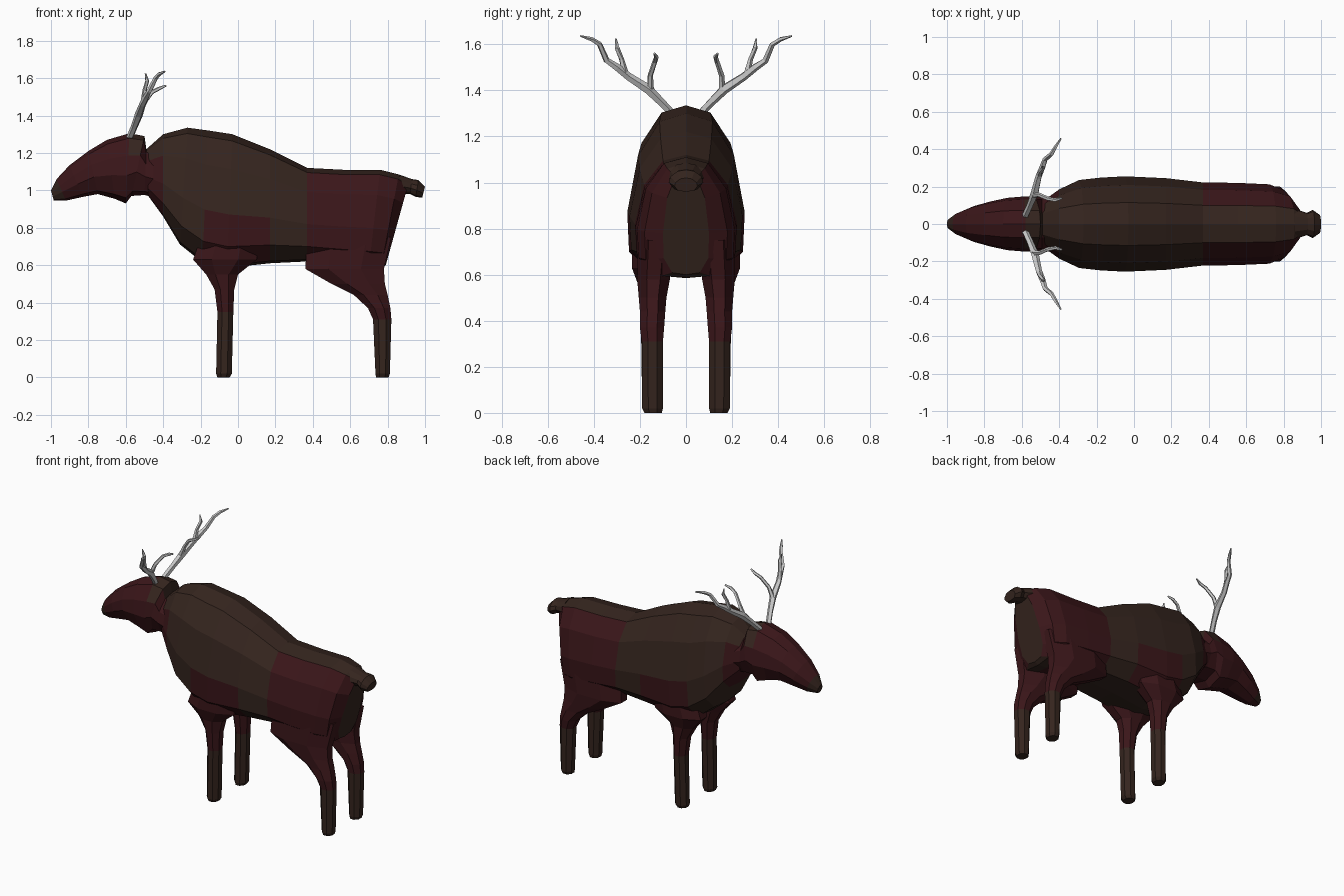
import bpy, bmesh, math
from mathutils import Vector

if "Cube" in bpy.data.objects:
    bpy.data.objects.remove(bpy.data.objects["Cube"])


def make_material(name, rgb):
    m = bpy.data.materials.new(name)
    m.diffuse_color = (*rgb, 1)
    m.use_nodes = True
    m.node_tree.nodes["Principled BSDF"].inputs["Base Color"].default_value = m.diffuse_color
    return m


brown = make_material("dark_brown", (0.035, 0.018, 0.013))
red = make_material("dark_red", (0.043, 0.008, 0.010))


def loft(name, strips, is_red=None):
    """Skin lists of rings into one object; is_red picks the coat colour per face."""
    bm = bmesh.new()
    for rings in strips:
        vs = [[bm.verts.new(p) for p in r] for r in rings]
        n = len(vs[0])
        for a, b in zip(vs, vs[1:]):
            for i in range(n):
                j = (i + 1) % n
                bm.faces.new((a[i], a[j], b[j], b[i]))
        bm.faces.new(vs[0])
        bm.faces.new(vs[-1])
    bmesh.ops.recalc_face_normals(bm, faces=bm.faces)
    if is_red:
        for f in bm.faces:
            f.material_index = int(is_red(f.calc_center_median()))
    me = bpy.data.meshes.new(name)
    bm.to_mesh(me)
    bm.free()
    if is_red:
        me.materials.append(brown)
        me.materials.append(red)
    ob = bpy.data.objects.new(name, me)
    bpy.context.collection.objects.link(ob)
    return ob


# half cross-sections: (share of half width, share of height), top to bottom
EGG = [(0, 1), (.45, .95), (.82, .74), (1, .40), (.97, .16), (.6, .02), (0, 0)]
OVAL = [(0, 1), (.5, .93), (.9, .68), (1, .40), (.7, .08), (0, 0)]


def section(shape, xt, xb, zt, zb, hw):
    """Cross-section leaning from (xt, zt) at the top to (xb, zb) at the bottom."""
    full = shape + [(-w, h) for w, h in shape[-2:0:-1]]
    return [(xb + (xt - xb) * h, w * hw, zb + (zt - zb) * h) for w, h in full]


# torso with red shoulders and haunches
torso = [(-.49, -.48, 1.22, .97, .125), (-.40, -.40, 1.30, .86, .185),
         (-.27, -.31, 1.335, .71, .235), (-.16, -.19, 1.32, .615, .248),
         (-.03, -.06, 1.30, .585, .255), (.17, .17, 1.22, .61, .245),
         (.37, .37, 1.12, .62, .222), (.56, .54, 1.11, .605, .220),
         (.76, .70, 1.11, .59, .212), (.86, .765, 1.085, .585, .18),
         (.915, .79, 1.05, .60, .10)]


def torso_red(c):
    if c.x > .37:
        return abs(c.y) > .06 and c.z < 1.12
    shoulder = -.2 < c.x < .18 and c.z < .9 and abs(c.y) > .1
    return shoulder or (c.x < -.42 and c.z < 1.2)


loft("torso", [[section(EGG, *s) for s in torso]], torso_red)

# head tapering to the muzzle
head = [(-1.0, -.985, 1.0, .945, .025), (-.97, -.92, 1.06, .945, .06),
        (-.90, -.83, 1.135, .965, .095), (-.80, -.75, 1.21, .98, .12),
        (-.70, -.66, 1.27, .955, .14), (-.58, -.60, 1.305, .93, .147),
        (-.50, -.57, 1.29, .97, .147), (-.49, -.50, 1.22, .975, .145),
        (-.39, -.40, 1.19, .95, .15)]
loft("head", [[section(OVAL, *s) for s in head]],
     lambda c: c.x > -.96 and not (c.x > -.6 and c.z > 1.2))

# stub tail
tail = [(.86, .86, 1.085, .98, .08), (.93, .92, 1.06, .98, .06),
        (.965, .95, 1.055, .965, .075), (1.0, .985, 1.02, .96, .05)]
loft("tail", [[section(OVAL, *s) for s in tail]], lambda c: False)


def leg_ring(side, z, x0, x1, y0, y1):
    cx, rx, cy, ry = (x0 + x1) / 2, (x1 - x0) / 2, (y0 + y1) / 2, (y1 - y0) / 2
    k = 1 / math.cos(math.pi / 8)
    return [(cx + rx * k * math.cos(a), side * (cy + ry * k * math.sin(a)), z)
            for a in (math.pi / 4 * (i + .5) for i in range(8))]


# legs: (z, x min, x max, inner y, outer y)
front = [(0, -.11, -.045, .105, .18), (.02, -.117, -.033, .10, .19),
         (.35, -.11, -.025, .10, .195), (.47, -.125, -.02, .09, .20),
         (.55, -.17, 0, .085, .205), (.63, -.24, .10, .07, .235),
         (.80, -.18, .12, .05, .235)]
back = [(0, .738, .805, .105, .18), (.02, .735, .812, .10, .19),
        (.31, .722, .82, .10, .192), (.37, .695, .815, .095, .20),
        (.44, .62, .80, .09, .20), (.50, .50, .785, .085, .205),
        (.58, .36, .78, .07, .212), (.75, .37, .82, .05, .208)]
for side, tag in ((-1, "right"), (1, "left")):
    for name, rows in (("front_leg", front), ("back_leg", back)):
        loft(f"{name}_{tag}", [[leg_ring(side, *r) for r in rows]],
             lambda c: c.z > .33)


def tube(points, side):
    """Tapering five-sided branch along (x, y, z, radius) points."""
    pts = [Vector((x, side * y, z)) for x, y, z, r in points]
    rings = []
    for i, p in enumerate(pts):
        d = pts[min(i + 1, len(pts) - 1)] - pts[max(i - 1, 0)]
        q = d.to_track_quat('Z', 'Y')
        r = points[i][3]
        rings.append([p + q @ Vector((r * math.cos(a), r * math.sin(a), 0))
                      for a in (math.tau * k / 5 for k in range(5))])
    return rings


# antlers: main beam, inner tine, outer tine
branches = [
    [(-.58, .045, 1.28, .018), (-.555, .10, 1.34, .018), (-.53, .165, 1.405, .022),
     (-.51, .25, 1.46, .018), (-.49, .30, 1.50, .017), (-.475, .345, 1.53, .014),
     (-.44, .375, 1.60, .012), (-.42, .41, 1.622, .010), (-.39, .458, 1.636, .004)],
    [(-.535, .155, 1.40, .016), (-.505, .155, 1.465, .012), (-.46, .135, 1.525, .011),
     (-.42, .128, 1.545, .010), (-.385, .138, 1.56, .005)],
    [(-.505, .265, 1.475, .016), (-.50, .28, 1.535, .011), (-.485, .30, 1.585, .011),
     (-.495, .305, 1.625, .004)]]
for side, tag in ((-1, "right"), (1, "left")):
    loft(f"antler_{tag}", [tube(b, side) for b in branches])
